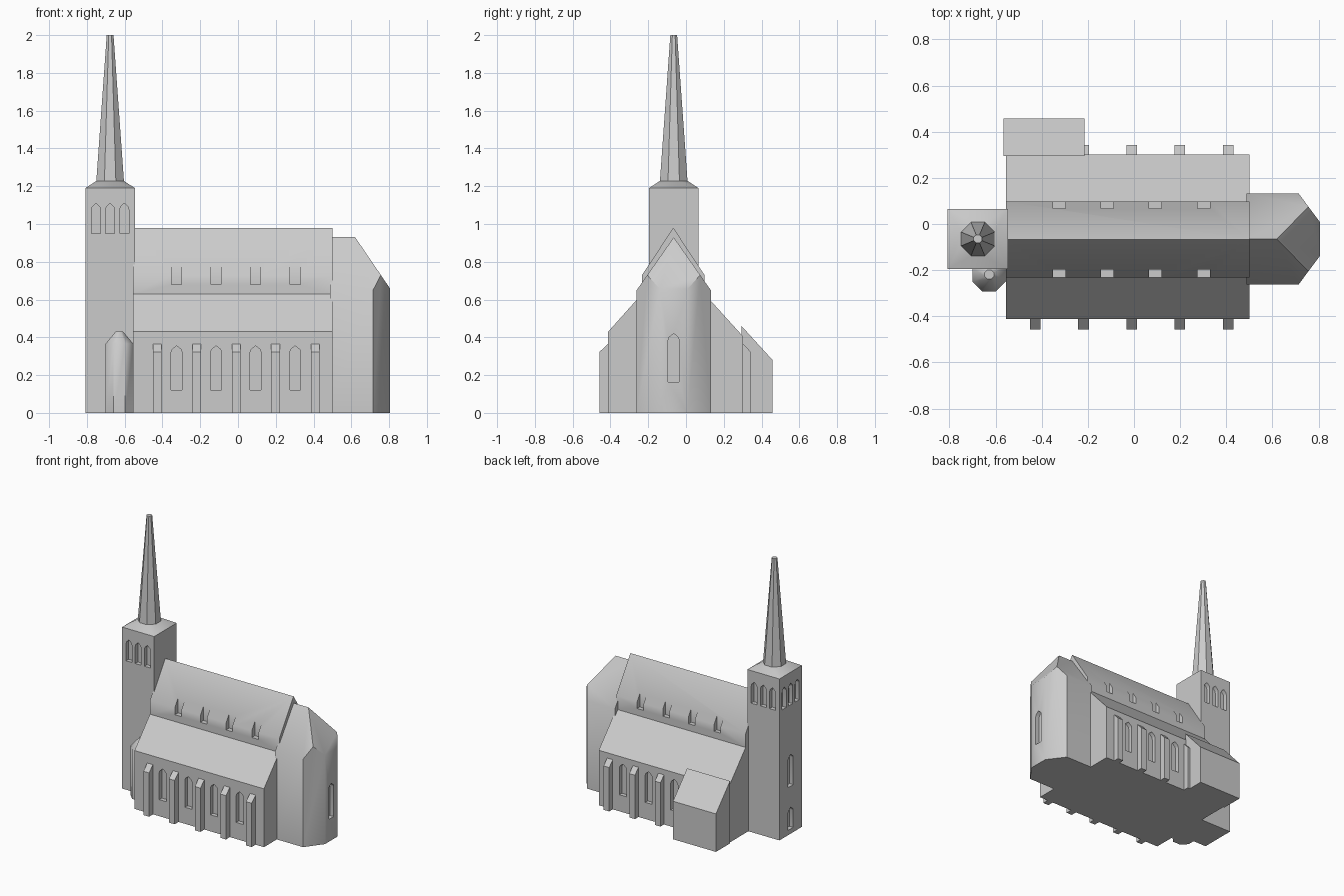
import bpy, bmesh, math
from mathutils import Vector

if "Cube" in bpy.data.objects:
    bpy.data.objects.remove(bpy.data.objects["Cube"])

stone = bpy.data.materials.new("light_grey_stone")
stone.diffuse_color = (0.6, 0.6, 0.6, 1)
stone.use_nodes = True
stone.node_tree.nodes["Principled BSDF"].inputs["Base Color"].default_value = stone.diffuse_color

CY = -0.065                 # y of the church's long axis
TX, TH = -0.677, 0.131      # tower centre x and half width
BAYS = (-0.325, -0.116, 0.093, 0.303)
BUTTS = (-0.428, -0.219, -0.009, 0.199, 0.409)


def loft(bm, rings):
    """Skin a stack of matching point rings and cap both ends."""
    vs = [[bm.verts.new(p) for p in r] for r in rings]
    n = len(vs[0])
    for a, b in zip(vs, vs[1:]):
        for i in range(n):
            j = (i + 1) % n
            bm.faces.new((a[i], a[j], b[j], b[i]))
    bm.faces.new(vs[0][::-1])
    bm.faces.new(vs[-1])


def prism_x(bm, profile, x0, x1):
    """Extrude a (y, z) profile along x."""
    loft(bm, [[(x, y, z) for y, z in profile] for x in (x0, x1)])


def octagon(cx, cy, apothem, z):
    r = apothem / math.cos(math.pi / 8)
    return [(cx + r * math.cos(math.pi / 8 + i * math.pi / 4),
             cy + r * math.sin(math.pi / 8 + i * math.pi / 4), z) for i in range(8)]


def square(cx, cy, h, z):
    return [(cx - h, cy - h, z), (cx + h, cy - h, z), (cx + h, cy + h, z), (cx - h, cy + h, z)]


def lancet(bm, u, z0, zs, z1, w, axis, d0, d1):
    """Pointed window cutter, centred at u across the wall, running d0..d1 along axis."""
    h = w / 2
    arch = [(h, zs), (h * 0.82, zs + (z1 - zs) * 0.45), (0, z1),
            (-h * 0.82, zs + (z1 - zs) * 0.45), (-h, zs)]
    pts = [(-h, z0), (h, z0)] + arch
    loft(bm, [[(u + a, d, z) if axis == 'y' else (d, u + a, z) for a, z in pts]
              for d in (d0, d1)])


def make(name, bm):
    bmesh.ops.recalc_face_normals(bm, faces=bm.faces[:])
    me = bpy.data.meshes.new(name)
    bm.to_mesh(me)
    bm.free()
    ob = bpy.data.objects.new(name, me)
    bpy.context.collection.objects.link(ob)
    me.materials.append(stone)
    return ob


def finish(ob, cutter_bm=None):
    """Cut the window recesses, then smooth shallow edges."""
    bpy.ops.object.select_all(action='DESELECT')
    bpy.context.view_layer.objects.active = ob
    ob.select_set(True)
    if cutter_bm:
        cut = make(ob.name + "_cutter", cutter_bm)
        cut.hide_render = True
        mod = ob.modifiers.new("windows", 'BOOLEAN')
        mod.operation, mod.solver, mod.object = 'DIFFERENCE', 'EXACT', cut
        bpy.ops.object.modifier_apply(modifier=mod.name)
        bpy.data.objects.remove(cut)
    bpy.ops.object.shade_smooth_by_angle(angle=math.radians(40))


# nave with clerestory and two side aisles
bm = bmesh.new()
prism_x(bm, [(-0.412, 0), (-0.412, 0.43), (-0.233, 0.63), (-0.233, 0.73), (-0.067, 0.98),
             (0.098, 0.73), (0.098, 0.63), (0.302, 0.405), (0.302, 0)], -0.555, 0.5)
cut = bmesh.new()
for x in BAYS:
    lancet(cut, x, 0.122, 0.32, 0.355, 0.058, 'y', -0.5, -0.382)
    if x > -0.2:
        lancet(cut, x, 0.122, 0.32, 0.355, 0.058, 'y', 0.4, 0.272)
    lancet(cut, x, 0.68, 0.80, 0.84, 0.054, 'y', -0.3, -0.197)
    lancet(cut, x, 0.68, 0.80, 0.84, 0.054, 'y', 0.16, 0.067)
finish(make("nave_and_aisles", bm), cut)

# buttresses along both aisles
bm = bmesh.new()
for x in BUTTS:
    prism_x(bm, [(-0.40, 0), (-0.458, 0), (-0.458, 0.323), (-0.412, 0.366), (-0.40, 0.366)],
            x - 0.023, x + 0.023)
    if x > -0.3:
        prism_x(bm, [(0.29, 0), (0.343, 0), (0.343, 0.323), (0.302, 0.366), (0.29, 0.366)],
                x - 0.023, x + 0.023)
finish(make("buttresses", bm))

# choir: a block trimmed by roof planes and slanted corner walls
bm = bmesh.new()
loft(bm, [[(0.487, CY - 0.197, z), (0.806, CY - 0.197, z), (0.806, CY + 0.197, z),
           (0.487, CY + 0.197, z)] for z in (0, 0.93)])
planes = [((0.62, CY, 0.93), (1.47, 0, 1))]
for s in (-1, 1):
    planes += [((0.62, CY, 0.93), (0, s * 1.43, 1)),
               ((0.714, CY + s * 0.197, 0), (0.121, s * 0.09, 0))]
for co, no in planes:
    res = bmesh.ops.bisect_plane(bm, geom=bm.verts[:] + bm.edges[:] + bm.faces[:], dist=1e-6,
                                 plane_co=co, plane_no=Vector(no).normalized(), clear_outer=True)
    bmesh.ops.holes_fill(bm, edges=[e for e in bm.edges if e.is_boundary], sides=0)
cut = bmesh.new()
lancet(cut, CY, 0.164, 0.385, 0.42, 0.058, 'x', 0.9, 0.776)
finish(make("choir", bm), cut)

# north annex with lean-to roof
bm = bmesh.new()
prism_x(bm, [(0.294, 0), (0.458, 0), (0.458, 0.28), (0.294, 0.46)], -0.565, -0.215)
finish(make("annex", bm))

# tower with belfry openings on three sides, west window and door
bm = bmesh.new()
loft(bm, [square(TX, CY, TH, 0), square(TX, CY, TH, 1.19)])
cut = bmesh.new()
for o in (-0.075, 0, 0.075):
    for s in (-1, 1):
        lancet(cut, TX + o, 0.95, 1.075, 1.11, 0.048, 'y', CY + s * 0.2, CY + s * 0.101)
    lancet(cut, CY + o, 0.95, 1.075, 1.11, 0.048, 'x', TX - 0.2, TX - 0.101)
lancet(cut, CY, 0.35, 0.55, 0.585, 0.06, 'x', TX - 0.2, TX - 0.101)
lancet(cut, CY, 0.035, 0.16, 0.195, 0.06, 'x', TX - 0.2, TX - 0.101)
finish(make("tower", bm), cut)

# tower cap, from square to octagon
bm = bmesh.new()
for p in square(TX, CY, TH, 1.19) + octagon(TX, CY, 0.073, 1.228):
    bm.verts.new(p)
bmesh.ops.convex_hull(bm, input=bm.verts[:])
finish(make("tower_cap", bm))

# spire
bm = bmesh.new()
loft(bm, [octagon(TX, CY, 0.073, 1.228), octagon(TX, CY, 0.018, 2.0)])
finish(make("spire", bm))

# stair turret beside the tower
bm = bmesh.new()
loft(bm, [octagon(-0.628, -0.219, a, z) for a, z in ((0.073, 0), (0.073, 0.366), (0.02, 0.43))])
finish(make("stair_turret", bm))
